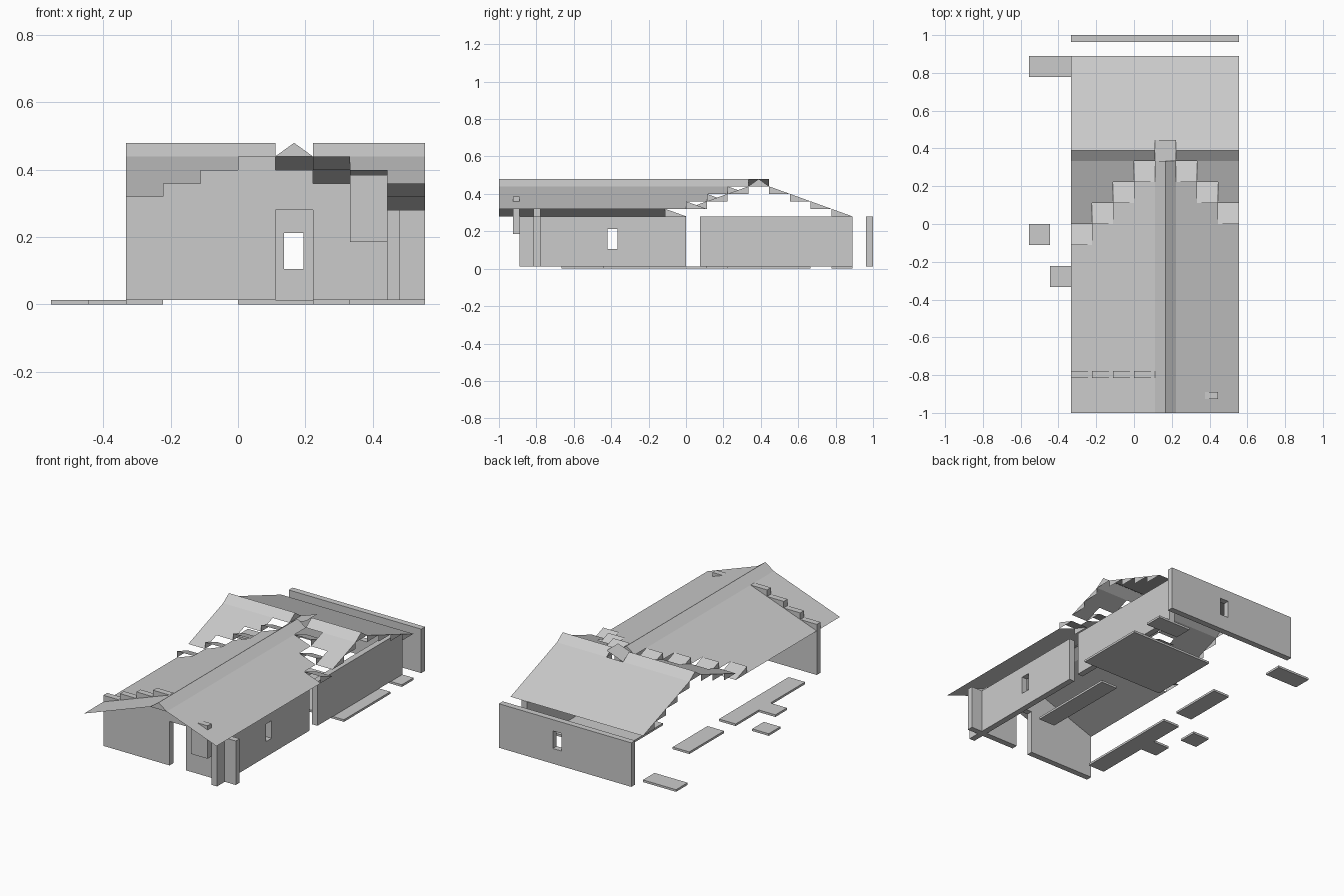
import bpy

if "Cube" in bpy.data.objects:
    bpy.data.objects.remove(bpy.data.objects["Cube"])

U = 1 / 9          # one building cell
S = 0.04           # roof rise per cell
T = U / 3          # wall thickness
F = 0.013          # floor thickness
EAVE = 0.28


def mesh(name, polys):
    verts, faces = [], []
    for p in polys:
        faces.append(range(len(verts), len(verts) + len(p)))
        verts += p
    me = bpy.data.meshes.new(name)
    me.from_pydata(verts, [], [list(f) for f in faces])
    ob = bpy.data.objects.new(name, me)
    bpy.context.collection.objects.link(ob)
    return ob


def box_polys(x0, x1, y0, y1, z0, z1):
    a, b, c, d = (x0, y0), (x1, y0), (x1, y1), (x0, y1)
    polys = [[(*p, z1) for p in (a, b, c, d)], [(*p, z0) for p in (d, c, b, a)]]
    for p, q in ((a, b), (b, c), (c, d), (d, a)):
        polys.append([(*p, z0), (*q, z0), (*q, z1), (*p, z1)])
    return polys


def box(name, *dims):
    return mesh(name, box_polys(*dims))


def cut(ob, *dims):
    cutter = box("window_cutter", *dims)
    cutter.hide_render = True
    cutter.hide_viewport = True
    # weld the corners so the boolean sees closed solids
    for o in (ob, cutter):
        w = o.modifiers.new("weld", 'WELD')
        w.merge_threshold = 0.0001
    m = ob.modifiers.new("window", 'BOOLEAN')
    m.object = cutter
    m.solver = 'EXACT'


def slope_y(x0, x1, y0, y1, z0, z1):
    return [(x0, y0, z0), (x1, y0, z0), (x1, y1, z1), (x0, y1, z1)]


def slope_x(x0, x1, y0, y1, z0, z1):
    return [(x0, y0, z0), (x1, y0, z1), (x1, y1, z1), (x0, y1, z0)]


XL, XR = -3 * U, 5 * U

# Floor pads
pads = [(-5, -3, 7, 8), (-3, -2, 1, 4), (-3, -2, -6, 0), (-4, -3, -3, -2),
        (-5, -4, -1, 0), (0, 5, 2, 6), (3, 5, 7, 8), (2, 3, -4, 1)]
for i, (x0, x1, y0, y1) in enumerate(pads):
    box(f"floor_pad_{i + 1}", x0 * U, x1 * U, y0 * U, y1 * U, 0, F)

# Side walls and back wall with windows
side = box("side_wall_front", 4 * U, 4 * U + T, -8 * U, 0, F, EAVE)
cut(side, 0.4, 0.55, -0.42, -0.365, 0.105, 0.212)
box("side_wall_back", 4 * U, 4 * U + T, 2 * U / 3, 8 * U, F, EAVE)
back = box("back_wall", XL, XR, 1 - T, 1, F, EAVE)
cut(back, 0.137, 0.194, 0.9, 1.1, 0.105, 0.212)

# Front wall with doorway and stepped gable
yf = (-7 * U - T, -7 * U)
box("front_wall_left", XL, U, *yf, F, EAVE)
box("front_wall_right", 2 * U, XR, *yf, F, EAVE)
for c, n in zip(range(-3, 4), (1, 2, 3, 4, 3, 2, 1)):
    box("gable_step", c * U, (c + 1) * U, *yf, EAVE, EAVE + n * S)

# Hanging panel under the front eave
box("hanging_panel", 3 * U, 4 * U, -8 * U - T, -8 * U, 0.185, 0.385)

# Main roof slopes, valley tiles and front cross slope, one column per cell
main, valley, cross = [], [], []
for c in (-3, -2, -1, 0, 2, 3, 4):
    n = c + 3 if c < 1 else 5 - c            # steps up from the eave
    lo, hi = EAVE + n * S, EAVE + (n + 1) * S
    x0, x1 = c * U, (c + 1) * U
    ye = (n - 1) * U
    main.append(slope_x(x0, x1, -1, ye, *((lo, hi) if c < 1 else (hi, lo))))
    valley.append(slope_y(x0, x1, ye, ye + U, hi, lo))
    for x in (x0, x1):
        valley.append([(x, ye, hi), (x, ye, lo), (x, ye + U, lo)])
    if n < 3:
        cross.append(slope_y(x0, x1, ye + U, 3 * U, hi, EAVE + 4 * S))
mesh("main_roof", main)
mesh("valley_tiles", valley)
mesh("cross_roof_front", cross)

# Cross roof back slope with small triangular gable pieces
top = EAVE + 4 * S
mesh("cross_roof_back", [slope_y(XL, XR, 4 * U, 8 * U, top, EAVE)])
caps = []
for x, first in ((XL, 0), (XR, 1)):
    for k in range(4):
        z = top - k * S
        y = (4 + k) * U
        caps.append([(x, y, z), (x, y, z - S), (x, y + U, z - S)])
        if k < 3 - first:
            y = (3 - k) * U
            caps.append([(x, y, z), (x, y, z - S), (x, y - U, z - S)])
mesh("gable_trim", caps)

# Ridge caps
pk = top + S
xm, ym = 1.5 * U, 3.5 * U
ridge = [slope_x(U, xm, -1, 3 * U, top, pk), slope_x(xm, 2 * U, -1, 3 * U, pk, top)]
for y in (-1, 3 * U):
    ridge.append([(U, y, top), (2 * U, y, top), (xm, y, pk)])
mesh("main_ridge", ridge)
for name, x0, x1 in (("cross_ridge_left", XL, U), ("cross_ridge_right", 2 * U, XR)):
    polys = [slope_y(x0, x1, 3 * U, ym, top, pk), slope_y(x0, x1, ym, 4 * U, pk, top)]
    for x in (x0, x1):
        polys.append([(x, 3 * U, top), (x, 4 * U, top), (x, ym, pk)])
    mesh(name, polys)
mesh("ridge_joint", [slope_x(U, 2 * U, 3 * U, 4 * U, top, pk)])
